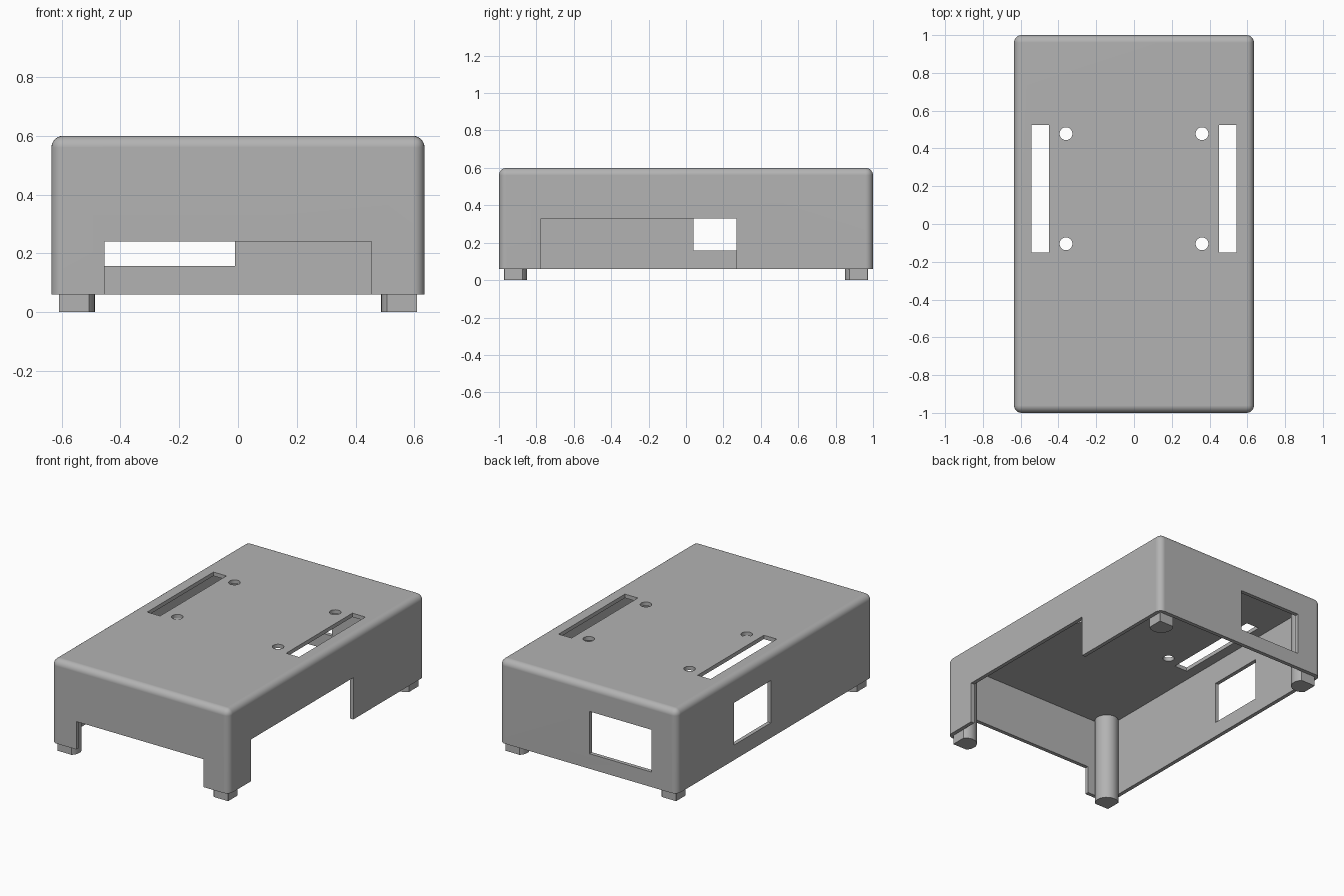
import bpy, bmesh
from math import radians
from mathutils import Matrix, Vector

old = bpy.data.objects.get("Cube")
if old:
    bpy.data.objects.remove(old, do_unlink=True)

W, D, BASE, TOP = 0.635, 1.0, 0.06, 0.60   # half width, half depth, rim, roof
WALL, ROUND = 0.025, 0.04
IN_X, IN_Y, CEIL = W - WALL, D - WALL, TOP - WALL

grey = bpy.data.materials.new("plain grey")
grey.use_nodes = True
grey.diffuse_color = (0.45, 0.45, 0.45, 1)
grey.node_tree.nodes["Principled BSDF"].inputs["Base Color"].default_value = grey.diffuse_color


def to_object(bm, name):
    bmesh.ops.recalc_face_normals(bm, faces=bm.faces)
    mesh = bpy.data.meshes.new(name)
    bm.to_mesh(mesh)
    bm.free()
    mesh.materials.append(grey)
    ob = bpy.data.objects.new(name, mesh)
    bpy.context.collection.objects.link(ob)
    return ob


def box(name, x, y, z, radius=0):
    """Box between the given ranges; a radius rounds all but the bottom edges."""
    bm = bmesh.new()
    lo, hi = Vector((x[0], y[0], z[0])), Vector((x[1], y[1], z[1]))
    m = Matrix.Translation((lo + hi) / 2) @ Matrix.Diagonal((*(hi - lo), 1))
    bmesh.ops.create_cube(bm, size=1, matrix=m)
    if radius:
        edges = [e for e in bm.edges if max(v.co.z for v in e.verts) > lo.z + 0.01]
        bmesh.ops.bevel(bm, geom=edges, offset=radius, segments=6, profile=0.5, affect='EDGES')
    return to_object(bm, name)


def cylinder(name, x, y, z, radius, sides):
    bm = bmesh.new()
    m = Matrix.Translation((x, y, sum(z) / 2))
    bmesh.ops.create_cone(bm, cap_ends=True, segments=sides, radius1=radius,
                          radius2=radius, depth=z[1] - z[0], matrix=m)
    return to_object(bm, name)


def combine(ob, tool, operation):
    tool.hide_render = True
    mod = ob.modifiers.new("combine", 'BOOLEAN')
    mod.object, mod.operation, mod.solver = tool, operation, 'EXACT'
    bpy.context.view_layer.objects.active = ob
    bpy.ops.object.modifier_apply(modifier=mod.name)
    bpy.data.objects.remove(tool, do_unlink=True)


def smooth(ob):
    bpy.ops.object.select_all(action='DESELECT')
    ob.select_set(True)
    bpy.context.view_layer.objects.active = ob
    bpy.ops.object.shade_smooth_by_angle(angle=radians(30))
    ob.modifiers.new("weighted normals", 'WEIGHTED_NORMAL').keep_sharp = True


# Hollow case, open underneath
case = box("case", (-W, W), (-D, D), (BASE, TOP), ROUND)
cutters = [
    box("cavity", (-IN_X, IN_X), (-IN_Y, IN_Y), (-0.1, CEIL)),
    box("front_notch", (-0.455, 0.455), (-1.1, -0.9), (-0.1, 0.24)),
    box("side_notch", (0.55, 0.75), (-0.775, 0.27), (-0.1, 0.33)),
    box("back_window", (-0.455, -0.01), (0.9, 1.1), (0.157, 0.43)),
    box("side_window", (-0.75, -0.55), (0.04, 0.415), (0.157, 0.43)),
]
# Roof slots and screw holes
for s in (-1, 1):
    cutters.append(box("slot", sorted((s * 0.45, s * 0.543)), (-0.152, 0.525), (0.5, 0.7)))
    for y in (-0.105, 0.478):
        cutters.append(cylinder("hole", s * 0.36, y, (0.5, 0.7), 0.034, 32))
for c in cutters:
    combine(case, c, 'DIFFERENCE')
smooth(case)

# Corner posts, trimmed flush with the inner walls
for sx, side in ((-1, "right"), (1, "left")):
    for sy, end in ((-1, "front"), (1, "back")):
        post = cylinder(f"{end}_{side}_post", sx * 0.558, sy * 0.922, (0, CEIL), 0.071, 32)
        limits = box("limits", (-IN_X, IN_X), (-0.972, 0.972), (-0.1, 0.7))
        combine(post, limits, 'INTERSECT')
        smooth(post)
